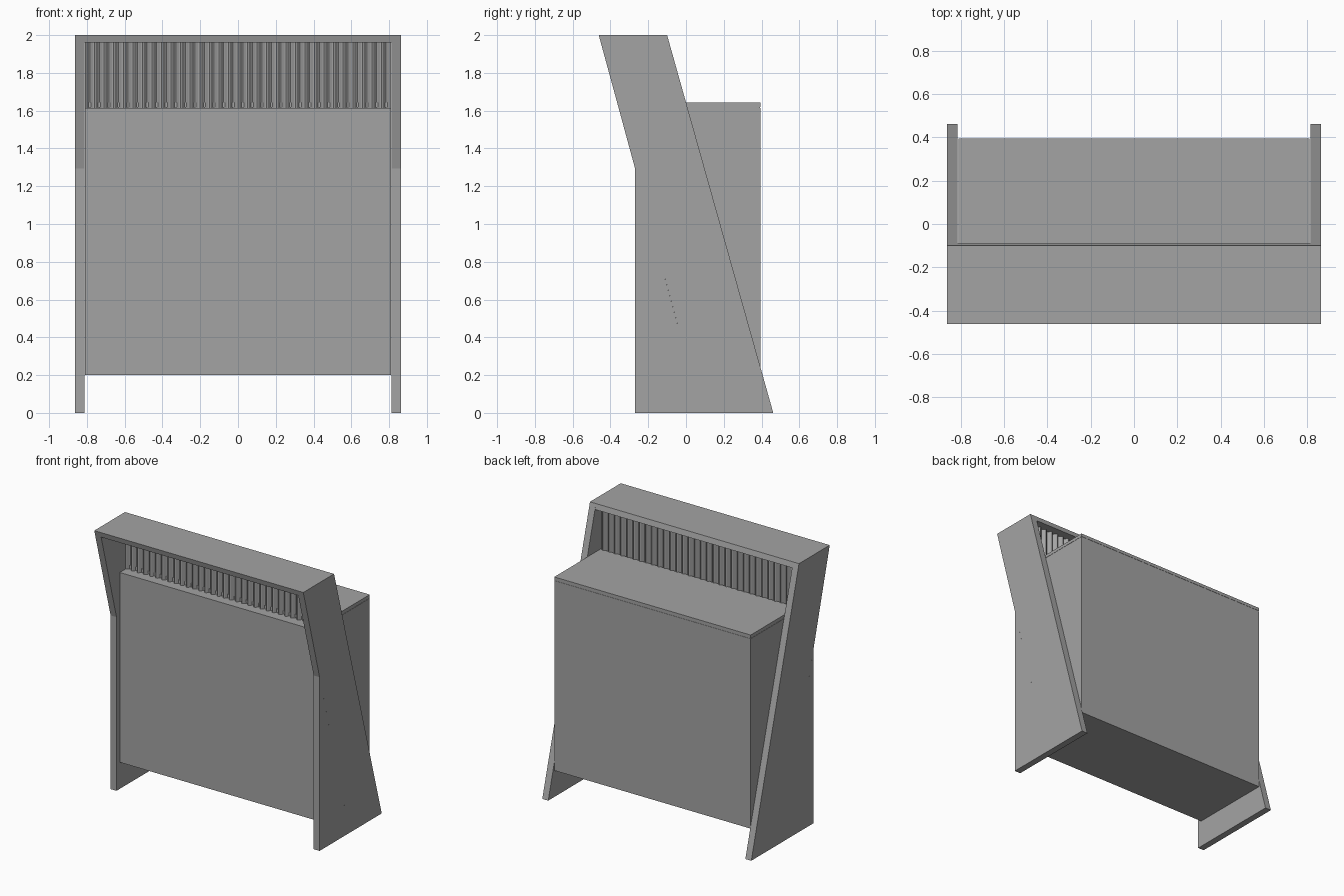
import bpy, math

if "Cube" in bpy.data.objects:
    bpy.data.objects.remove(bpy.data.objects["Cube"])

grey = bpy.data.materials.new("mid grey")
grey.diffuse_color = (0.37, 0.37, 0.37, 1)
grey.use_nodes = True
grey.node_tree.nodes["Principled BSDF"].inputs["Base Color"].default_value = grey.diffuse_color


def finish(name, verts, faces):
    mesh = bpy.data.meshes.new(name)
    mesh.from_pydata(verts, [], faces)
    mesh.materials.append(grey)
    mesh.update()
    obj = bpy.data.objects.new(name, mesh)
    bpy.context.collection.objects.link(obj)
    return obj


def extrude_x(name, profile, x0, x1):
    """Prism along x from a counter-clockwise (y, z) profile."""
    n = len(profile)
    verts = [(x, y, z) for x in (x0, x1) for y, z in profile]
    faces = [tuple(reversed(range(n))), tuple(range(n, 2 * n))]
    faces += [(i, (i + 1) % n, n + (i + 1) % n, n + i) for i in range(n)]
    return finish(name, verts, faces)


def rect(y0, y1, z0, z1):
    return [(y0, z0), (y1, z0), (y1, z1), (y0, z1)]


INNER, OUTER = 0.813, 0.862
BODY = 0.81

# Leaning side panels, each with an upright triangular foot in front
leaning = [(0.083, 0), (0.462, 0), (-0.10, 2), (-0.462, 2)]
foot = [(-0.27, 0), (0.083, 0), (-0.27, 1.295)]
for side, (x0, x1) in (("left", (-OUTER, -INNER)), ("right", (INNER, OUTER))):
    extrude_x(side + "_leaning_panel", leaning, x0, x1)
    extrude_x(side + "_foot", foot, x0, x1)

# Cabinet body and the worktop on its rear
extrude_x("cabinet_body", rect(-0.235, 0.395, 0.2, 1.615), -BODY, BODY)
extrude_x("worktop", rect(-0.15, 0.395, 1.62, 1.643), -BODY, BODY)
extrude_x("worktop_joint", rect(-0.14, 0.393, 1.61, 1.625), -BODY + 0.002, BODY - 0.002)

# Upper counter between the leaning panels, edges cut to the lean
extrude_x("upper_counter", [(-0.451, 1.96), (-0.089, 1.96), (-0.10, 2), (-0.462, 2)],
          -INNER, INNER)

# Corrugated screen between cabinet and counter
ribs, steps = 32, 8
count = ribs * steps
verts = []
for i in range(count + 1):
    x = -BODY + 2 * BODY * i / count
    y = -0.155 - 0.012 * math.cos(2 * math.pi * i / steps)
    verts += [(x, y, 1.605), (x, y, 1.965)]
faces = [(2 * i, 2 * i + 2, 2 * i + 3, 2 * i + 1) for i in range(count)]
screen = finish("ribbed_screen", verts, faces)
thick = screen.modifiers.new("thickness", 'SOLIDIFY')
thick.thickness = 0.005
thick.offset = 0
